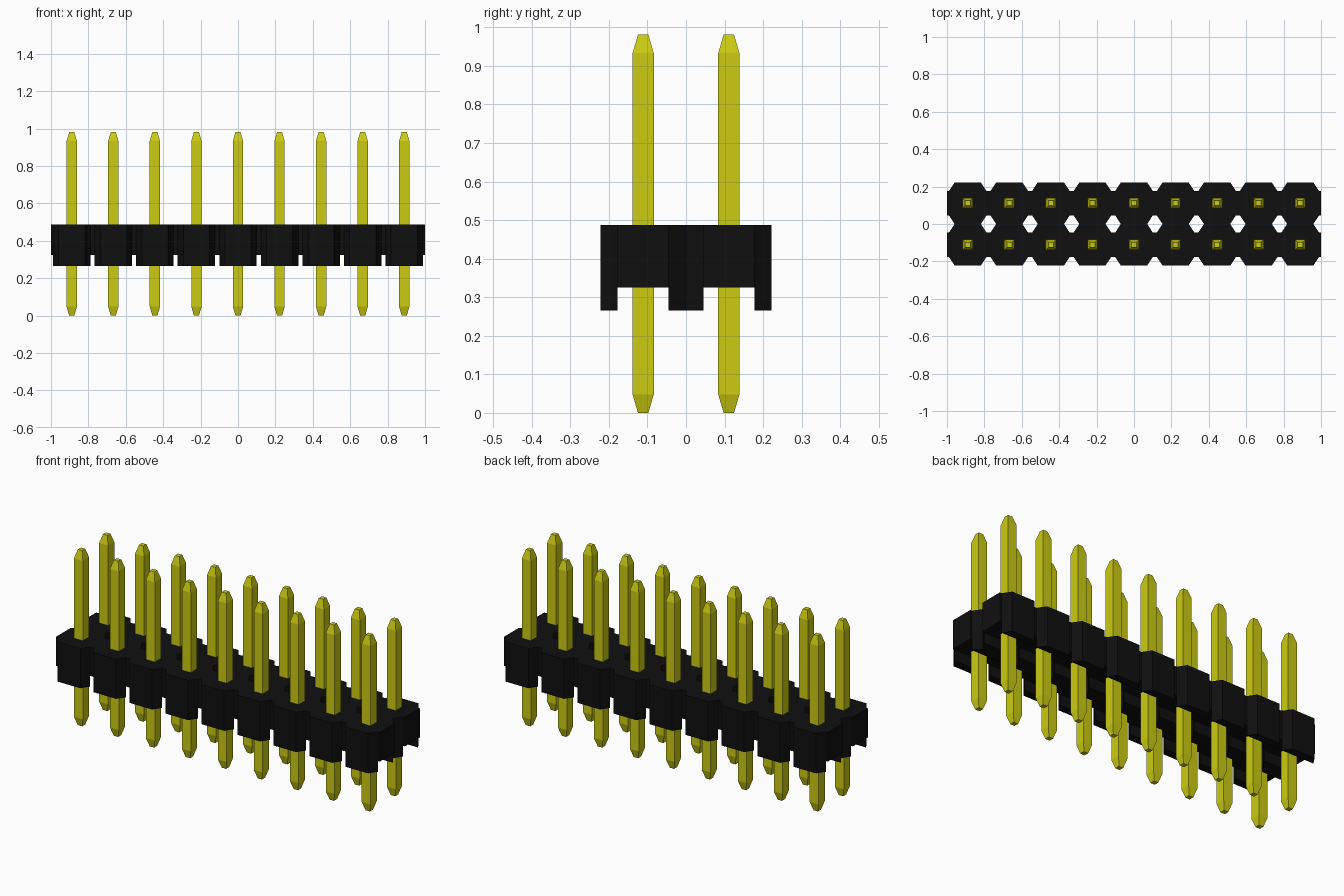
import bpy
import bmesh
from mathutils import Vector

if "Cube" in bpy.data.objects:
    bpy.data.objects.remove(bpy.data.objects["Cube"], do_unlink=True)

COLUMNS = 9
PITCH = 2 / COLUMNS
HALF = PITCH / 2
CENTRES = [((i - (COLUMNS - 1) / 2) * PITCH, side * HALF)
           for i in range(COLUMNS) for side in (-1, 1)]


def make_material(name, colour):
    mat = bpy.data.materials.new(name)
    mat.use_nodes = True
    mat.diffuse_color = colour
    mat.node_tree.nodes["Principled BSDF"].inputs["Base Color"].default_value = colour
    return mat


def finish(bm, name, mat):
    bmesh.ops.recalc_face_normals(bm, faces=bm.faces[:])
    mesh = bpy.data.meshes.new(name)
    bm.to_mesh(mesh)
    bm.free()
    mesh.materials.append(mat)
    obj = bpy.data.objects.new(name, mesh)
    bpy.context.collection.objects.link(obj)
    return obj


def extrude(bm, faces, dz, keep=False):
    result = bmesh.ops.extrude_face_region(bm, geom=faces, use_keep_orig=keep)
    verts = [g for g in result["geom"] if isinstance(g, bmesh.types.BMVert)]
    bmesh.ops.translate(bm, verts=verts, vec=Vector((0, 0, dz)))


black = make_material("black plastic", (0.005, 0.005, 0.005, 1))
yellow = make_material("yellow metal", (0.6, 0.6, 0.006, 1))

# Housing: chamfered cells joined side by side, with two channels underneath
FLOOR, TOP, FOOT = 0.325, 0.487, 0.265
CHANNEL, SHOULDER, FLAT = 0.066, 0.1, 0.07
strip = [(-HALF, -CHANNEL), (-SHOULDER, -CHANNEL), (SHOULDER, -CHANNEL), (HALF, -CHANNEL),
         (HALF, CHANNEL), (SHOULDER, CHANNEL), (-SHOULDER, CHANNEL), (-HALF, CHANNEL)]
wing = [(-SHOULDER, CHANNEL), (SHOULDER, CHANNEL), (FLAT, HALF), (-FLAT, HALF)]

bm = bmesh.new()
for cx, cy in CENTRES:
    for outline in (strip, wing, [(-x, -y) for x, y in wing]):
        bm.faces.new([bm.verts.new((cx + x, cy + y, FLOOR)) for x, y in outline])
bmesh.ops.remove_doubles(bm, verts=bm.verts[:], dist=0.0005)
extrude(bm, bm.faces[:], TOP - FLOOR, keep=True)

# Feet: the cell edges beyond the channels reach further down
feet = [f for f in bm.faces
        if all(abs(v.co.z - FLOOR) < 1e-4 for v in f.verts) and len(f.verts) == 4]
extrude(bm, feet, FOOT - FLOOR)
finish(bm, "housing", black)

# Pins: square rods with tapered ends
PIN = [(0, 0.0135), (0.048, 0.0275), (0.933, 0.0275), (0.981, 0.0135)]
bm = bmesh.new()
rings = [[bm.verts.new((x * r, y * r, z))
          for x, y in ((-1, -1), (1, -1), (1, 1), (-1, 1))] for z, r in PIN]
for low, high in zip(rings, rings[1:]):
    for i in range(4):
        j = (i + 1) % 4
        bm.faces.new((low[i], low[j], high[j], high[i]))
bm.faces.new(rings[0][::-1])
bm.faces.new(rings[-1])
first = finish(bm, "pin", yellow)
first.location = (*CENTRES[0], 0)
for cx, cy in CENTRES[1:]:
    pin = first.copy()
    pin.location = (cx, cy, 0)
    bpy.context.collection.objects.link(pin)
